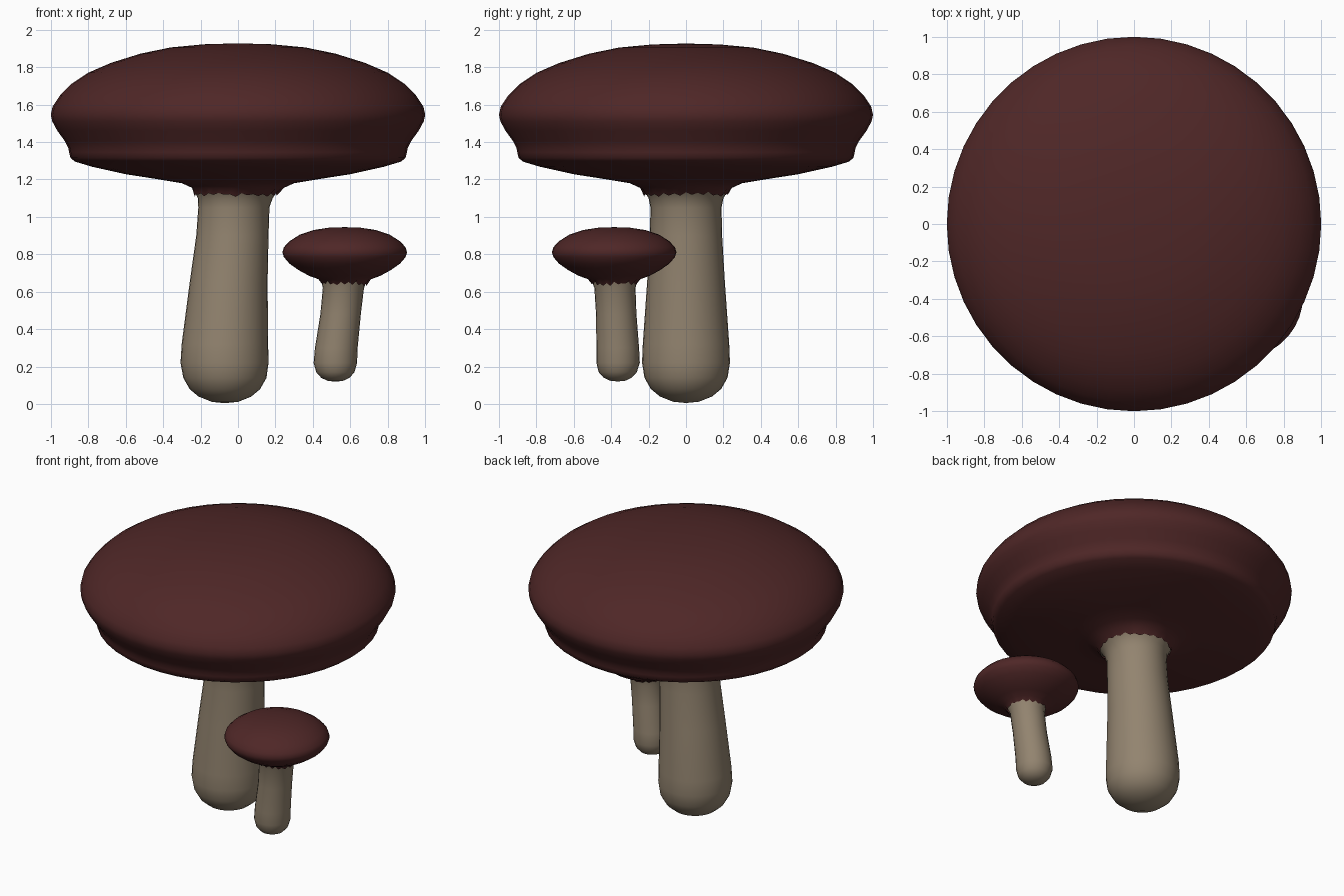
import bpy, bmesh, math, random

random.seed(4)


def material(name, color):
    m = bpy.data.materials.new(name)
    m.diffuse_color = (*color, 1)
    return m


STEM = material("pale brown", (0.29, 0.23, 0.16))
CAP = material("dark red brown", (0.078, 0.02, 0.02))


def lathe(name, rings, mat, sides=44, ragged=None, jag=0.0):
    """Skin rings of (centre x, centre y, z, radius); a zero radius is a pole.
    The ragged ring gets an uneven lower edge."""
    bm = bmesh.new()
    loops = []
    for i, (cx, cy, z, r) in enumerate(rings):
        if r == 0:
            loops.append([bm.verts.new((cx, cy, z))])
            continue
        loop = []
        for k in range(sides):
            a = 2 * math.pi * k / sides
            drop = jag * ((k % 2) * 0.6 + random.random() * 0.6) if i == ragged else 0
            loop.append(bm.verts.new((cx + r * math.cos(a), cy + r * math.sin(a), z - drop)))
        loops.append(loop)
    for lo, hi in zip(loops, loops[1:]):
        for k in range(sides):
            n = (k + 1) % sides
            if len(lo) == 1:
                bm.faces.new((lo[0], hi[n], hi[k]))
            elif len(hi) == 1:
                bm.faces.new((lo[k], lo[n], hi[0]))
            else:
                bm.faces.new((lo[k], lo[n], hi[n], hi[k]))
    mesh = bpy.data.meshes.new(name)
    bm.to_mesh(mesh)
    bm.free()
    mesh.materials.append(mat)
    mesh.shade_smooth()
    ob = bpy.data.objects.new(name, mesh)
    bpy.context.collection.objects.link(ob)
    return ob


def centred(x, y, profile):
    return [(x, y, z, r) for r, z in profile]


# Large stem: rounded foot, leaning slightly and narrowing upwards
lathe("large_stem", [
    (-0.07, 0, 0.005, 0), (-0.07, 0, 0.012, 0.07), (-0.07, 0, 0.04, 0.14),
    (-0.07, 0, 0.08, 0.188), (-0.07, 0, 0.14, 0.222), (-0.072, 0, 0.22, 0.235),
    (-0.07, 0, 0.32, 0.231), (-0.05, 0, 0.65, 0.208), (-0.03, 0, 0.9, 0.193),
    (-0.022, 0, 1.05, 0.19), (-0.015, 0, 1.1, 0.2), (-0.01, 0, 1.15, 0.23),
    (0, 0, 1.19, 0.28)], STEM, 32)

# Large cap: ragged collar, shallow underside, lip, and domed top
lathe("large_cap", [(-0.012, 0, 1.135, 0.222)] + centred(0, 0, [
    (0.245, 1.155), (0.3, 1.18), (0.42, 1.2), (0.6, 1.228), (0.78, 1.268),
    (0.87, 1.295), (0.895, 1.315), (0.902, 1.345), (0.907, 1.37), (0.925, 1.405),
    (0.965, 1.46), (0.992, 1.51), (1.0, 1.545), (0.99, 1.59), (0.95, 1.65),
    (0.89, 1.71), (0.8, 1.77), (0.68, 1.822), (0.52, 1.872), (0.36, 1.905),
    (0.18, 1.922), (0, 1.927)]), CAP, 44, 0, 0.025)

# Small stem
lathe("small_stem", [
    (0.52, -0.365, 0.12, 0), (0.52, -0.365, 0.124, 0.04), (0.52, -0.365, 0.14, 0.075),
    (0.52, -0.365, 0.17, 0.102), (0.52, -0.363, 0.22, 0.116), (0.525, -0.365, 0.3, 0.114),
    (0.548, -0.373, 0.48, 0.108), (0.563, -0.38, 0.62, 0.11),
    (0.567, -0.383, 0.67, 0.125)], STEM, 24)

# Small cap
lathe("small_cap", centred(0.57, -0.384, [
    (0.118, 0.655), (0.14, 0.667), (0.19, 0.685), (0.245, 0.715), (0.295, 0.75),
    (0.325, 0.785), (0.333, 0.81), (0.325, 0.838), (0.295, 0.87), (0.24, 0.905),
    (0.165, 0.93), (0.08, 0.943), (0, 0.945)]), CAP, 36, 0, 0.02)
